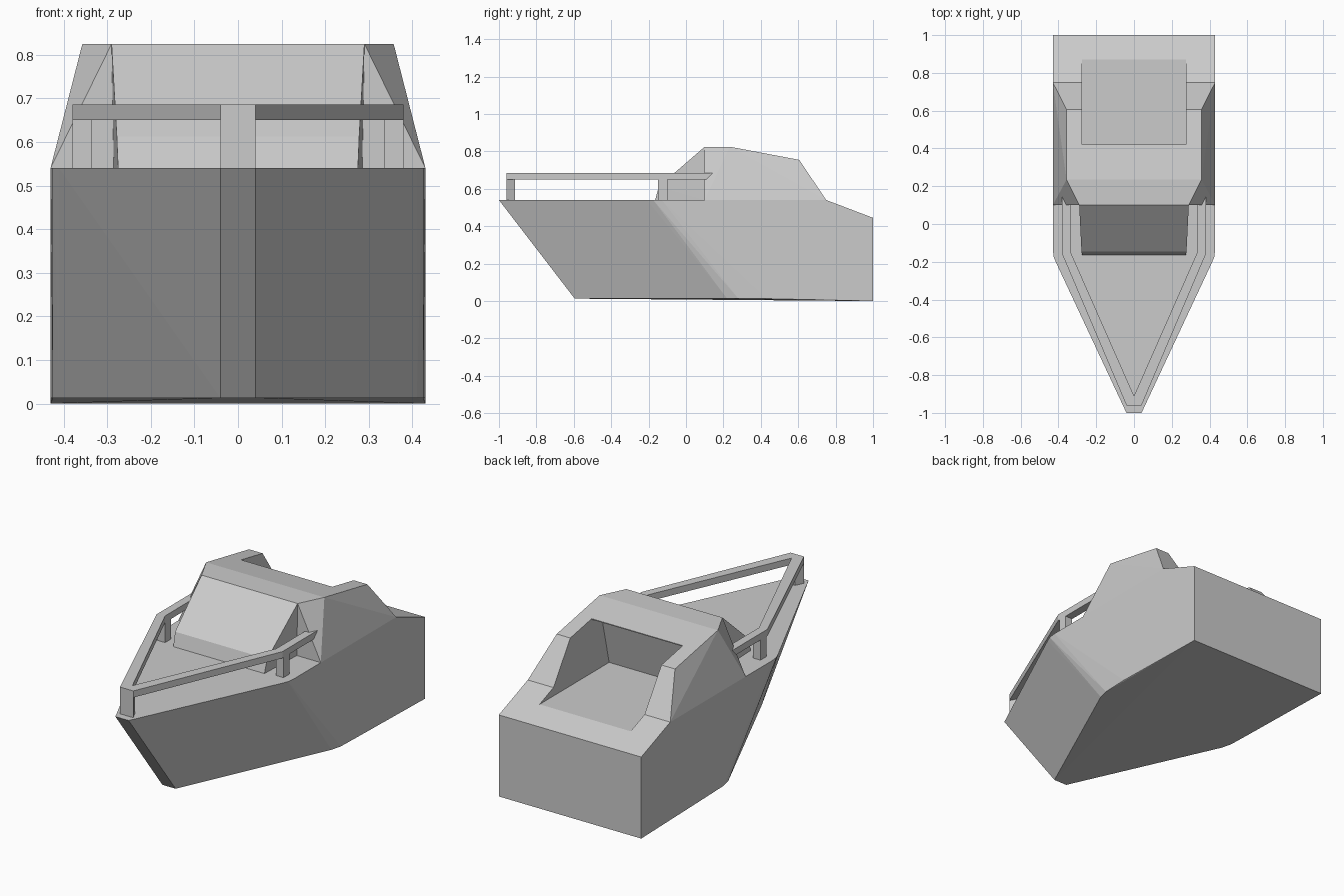
import bpy, bmesh
from mathutils import Vector

if "Cube" in bpy.data.objects:
    bpy.data.objects.remove(bpy.data.objects["Cube"])


def finish(bm, name):
    bmesh.ops.recalc_face_normals(bm, faces=bm.faces)
    mesh = bpy.data.meshes.new(name)
    bm.to_mesh(mesh)
    bm.free()
    ob = bpy.data.objects.new(name, mesh)
    bpy.context.collection.objects.link(ob)
    return ob


def mirrored_hull(name, pts):
    """Convex solid from right-hand points and their mirror images."""
    bm = bmesh.new()
    for x, y, z in pts:
        for s in (1, -1):
            bm.verts.new((s * x, y, z))
    res = bmesh.ops.convex_hull(bm, input=bm.verts)
    junk = {v for v in res["geom_interior"] + res["geom_unused"]
            if isinstance(v, bmesh.types.BMVert)}
    bmesh.ops.delete(bm, geom=list(junk), context='VERTS')
    bmesh.ops.dissolve_limit(bm, angle_limit=0.01, verts=bm.verts, edges=bm.edges)
    return finish(bm, name)


def prism(name, pts, offset):
    """Extrude a closed profile along an offset vector."""
    bm = bmesh.new()
    face = bm.faces.new([bm.verts.new(p) for p in pts])
    ext = bmesh.ops.extrude_face_region(bm, geom=[face], use_keep_orig=True)
    verts = [g for g in ext["geom"] if isinstance(g, bmesh.types.BMVert)]
    bmesh.ops.translate(bm, verts=verts, vec=Vector(offset))
    return finish(bm, name)


DECK = 0.54

# Hull: pointed deck outline over a bottom outline set further back
deck = [(0.04, -1.0), (0.41, -0.21), (0.425, -0.175), (0.43, -0.13), (0.43, 0.1), (0.43, 0.75)]
keel = [(0.04, -0.595), (0.41, 0.22), (0.425, 0.28), (0.43, 0.43)]
hull = mirrored_hull("hull",
                     [(x, y, DECK) for x, y in deck]
                     + [(x, y, 0.013) for x, y in keel]
                     + [(0.43, 1, 0.445), (0.43, 1, 0)])

# Cabin with sloped sides
cabin = mirrored_hull("cabin", [
    (0.43, 0.1, DECK), (0.29, 0.1, 0.825), (0.357, 0.235, 0.825),
    (0.357, 0.605, 0.755), (0.43, 0.75, DECK)])

# Raked windshield block in front of the cabin
mirrored_hull("windshield", [
    (0.275, -0.165, DECK), (0.278, -0.145, 0.613),
    (0.29, 0.1, 0.825), (0.285, 0.1, DECK)])

# Cockpit opening, running forward under the roof
profile = [(0.87, 0.494), (0.87, 1.0), (0.42, 1.0), (0.42, 0.785), (0.33, 0.75), (0.27, 0.494)]
cutter = prism("cockpit_cutter", [(-0.275, y, z) for y, z in profile], (0.55, 0, 0))
cutter.hide_render = True
cutter.hide_set(True)
for ob in (hull, cabin):
    mod = ob.modifiers.new("cockpit", 'BOOLEAN')
    mod.operation = 'DIFFERENCE'
    mod.solver = 'EXACT'
    mod.object = cutter
# Bake the cuts and drop the cutter
bpy.context.view_layer.update()
deps = bpy.context.evaluated_depsgraph_get()
cut = [(ob, bpy.data.meshes.new_from_object(ob.evaluated_get(deps))) for ob in (hull, cabin)]
for ob, mesh in cut:
    ob.modifiers.clear()
    ob.data = mesh
bpy.data.objects.remove(cutter)

# Bow rail following the deck edge
outer = [(0.38, 0.145), (0.38, -0.16), (0.04, -0.96)]
inner = [(0.335, -0.15), (0.335, 0.105)]
ring = (outer + [(-x, y) for x, y in reversed(outer)]
        + [(-x, y) for x, y in reversed(inner)] + [(0, -0.91)] + inner)
prism("bow_rail", [(x, y, 0.65) for x, y in ring], (0, 0, 0.036))

# Rail posts: one at the bow, one on each side
bow = [(-0.04, -0.96), (0.04, -0.96), (0.018, -0.915), (-0.018, -0.915)]
prism("bow_post", [(x, y, DECK) for x, y in bow], (0, 0, 0.112))
for side, s in (("left", -1), ("right", 1)):
    sq = [(0.335, -0.15), (0.38, -0.15), (0.38, -0.1), (0.335, -0.1)]
    prism(side + "_rail_post", [(s * x, y, DECK) for x, y in sq], (0, 0, 0.112))
